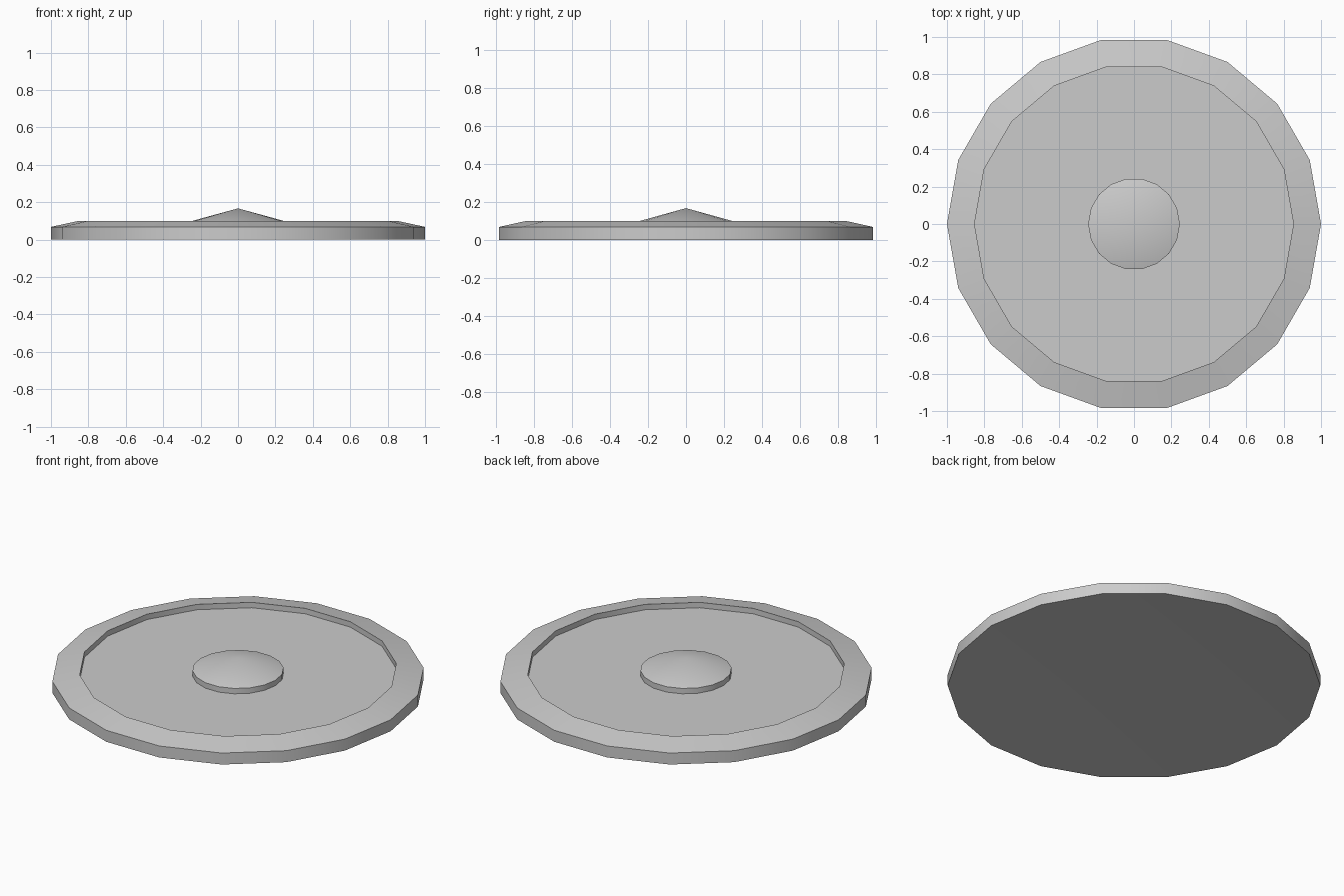
import bpy, bmesh, math

cube = bpy.data.objects.get("Cube")
if cube:
    bpy.data.objects.remove(cube, do_unlink=True)

SIDES = 18
GREY = (0.6, 0.6, 0.6, 1.0)

metal = bpy.data.materials.new("plain grey")
metal.use_nodes = True
metal.diffuse_color = GREY
metal.node_tree.nodes["Principled BSDF"].inputs["Base Color"].default_value = GREY


def lathe(name, profile, cap_end=False):
    """Turn a list of (radius, height) points around z; radius 0 makes a tip."""
    bm = bmesh.new()
    rings = []
    for r, z in profile:
        if r == 0:
            rings.append([bm.verts.new((0, 0, z))] * SIDES)
        else:
            angles = [math.tau * i / SIDES for i in range(SIDES)]
            rings.append([bm.verts.new((r * math.cos(a), r * math.sin(a), z)) for a in angles])
    for low, high in zip(rings, rings[1:]):
        for i in range(SIDES):
            j = (i + 1) % SIDES
            corners = dict.fromkeys((low[i], low[j], high[j], high[i]))
            bm.faces.new(list(corners))
    if cap_end:
        bm.faces.new(rings[-1])
    mesh = bpy.data.meshes.new(name)
    bm.to_mesh(mesh)
    bm.free()
    mesh.materials.append(metal)
    obj = bpy.data.objects.new(name, mesh)
    bpy.context.collection.objects.link(obj)
    bpy.ops.object.select_all(action='DESELECT')
    obj.select_set(True)
    bpy.context.view_layer.objects.active = obj
    bpy.ops.object.shade_smooth_by_angle(angle=math.radians(30))


# Round plate: slightly hollow base, outer wall, sloped rim, recessed floor
lathe("plate", [(0, 0.033), (1.0, 0), (1.0, 0.068), (0.853, 0.1), (0.853, 0.068)],
      cap_end=True)

# Raised centre with a shallow pointed top
lathe("centre_boss", [(0.245, 0.068), (0.245, 0.1), (0, 0.167)])
